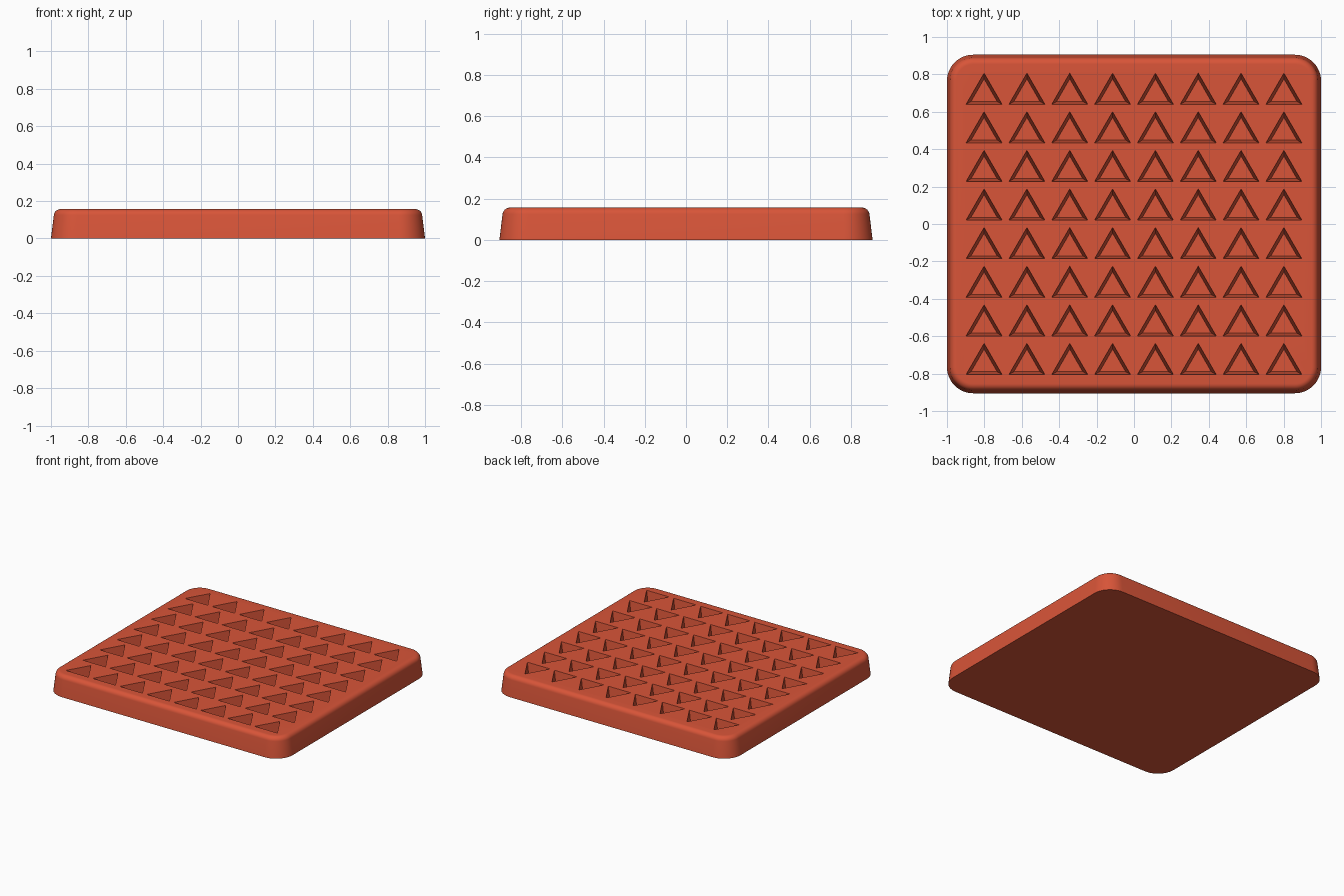
import bpy, bmesh, math

if "Cube" in bpy.data.objects:
    bpy.data.objects.remove(bpy.data.objects["Cube"])

HALF_X, HALF_Y, HEIGHT = 1.0, 0.905, 0.157
CORNER, FILLET = 0.14, 0.036
DRAFT = math.radians(7)
POCKET_DEPTH = 0.125

red = bpy.data.materials.new("brick red")
red.use_nodes = True
colour = (0.69, 0.09, 0.04, 1)
red.diffuse_color = colour
red.node_tree.nodes["Principled BSDF"].inputs["Base Color"].default_value = colour


def make_object(name, bm):
    bmesh.ops.recalc_face_normals(bm, faces=bm.faces)
    mesh = bpy.data.meshes.new(name)
    bm.to_mesh(mesh)
    bm.free()
    mesh.materials.append(red)
    obj = bpy.data.objects.new(name, mesh)
    bpy.context.collection.objects.link(obj)
    return obj


def loft(bm, rings):
    """Skin a stack of closed rings and cap both ends."""
    loops = [[bm.verts.new(p) for p in ring] for ring in rings]
    for low, high in zip(loops, loops[1:]):
        for i in range(len(low)):
            j = (i + 1) % len(low)
            bm.faces.new((low[i], low[j], high[j], high[i]))
    bm.faces.new(loops[0][::-1])
    bm.faces.new(loops[-1])


def rounded_rectangle(inset, z, steps=12):
    radius = CORNER - inset
    ring = []
    for quarter, (sx, sy) in enumerate([(1, 1), (-1, 1), (-1, -1), (1, -1)]):
        for k in range(steps + 1):
            a = (quarter + k / steps) * math.pi / 2
            ring.append((sx * (HALF_X - CORNER) + radius * math.cos(a),
                         sy * (HALF_Y - CORNER) + radius * math.sin(a), z))
    return ring


def triangle(cx, cy, radius, z):
    return [(cx + radius * math.cos(a), cy + radius * math.sin(a), z)
            for a in (math.pi / 2 + k * math.tau / 3 for k in range(3))]


# Tray body: drafted sides with a rounded top edge
arc_z = HEIGHT - FILLET
arc_inset = arc_z * math.tan(DRAFT) + FILLET * (1 / math.cos(DRAFT) - 1)
profile = [(0, 0)]
for k in range(9):
    a = DRAFT + k / 8 * (math.pi / 2 - DRAFT)
    profile.append((arc_inset + FILLET * (1 - math.cos(a)), arc_z + FILLET * math.sin(a)))
bm = bmesh.new()
loft(bm, [rounded_rectangle(inset, z) for inset, z in profile])
tray = make_object("tray", bm)

# Grid of tapered triangular pockets
bm = bmesh.new()
slope = 2 * math.tan(DRAFT)
rim = 0.111
above = 0.02
for row in range(8):
    for col in range(8):
        x = (col - 3.5) * 0.229
        y = (row - 3.5) * 0.2064 - 0.027
        loft(bm, [triangle(x, y, rim - slope * POCKET_DEPTH, HEIGHT - POCKET_DEPTH),
                  triangle(x, y, rim + slope * above, HEIGHT + above)])
cutter = make_object("pocket_cutter", bm)
cutter.hide_render = True

cut = tray.modifiers.new("pockets", "BOOLEAN")
cut.operation = "DIFFERENCE"
cut.solver = "EXACT"
cut.object = cutter

bpy.ops.object.select_all(action="DESELECT")
tray.select_set(True)
bpy.context.view_layer.objects.active = tray
bpy.ops.object.modifier_apply(modifier=cut.name)
bpy.data.objects.remove(cutter)
bpy.ops.object.shade_smooth_by_angle(angle=math.radians(30))
